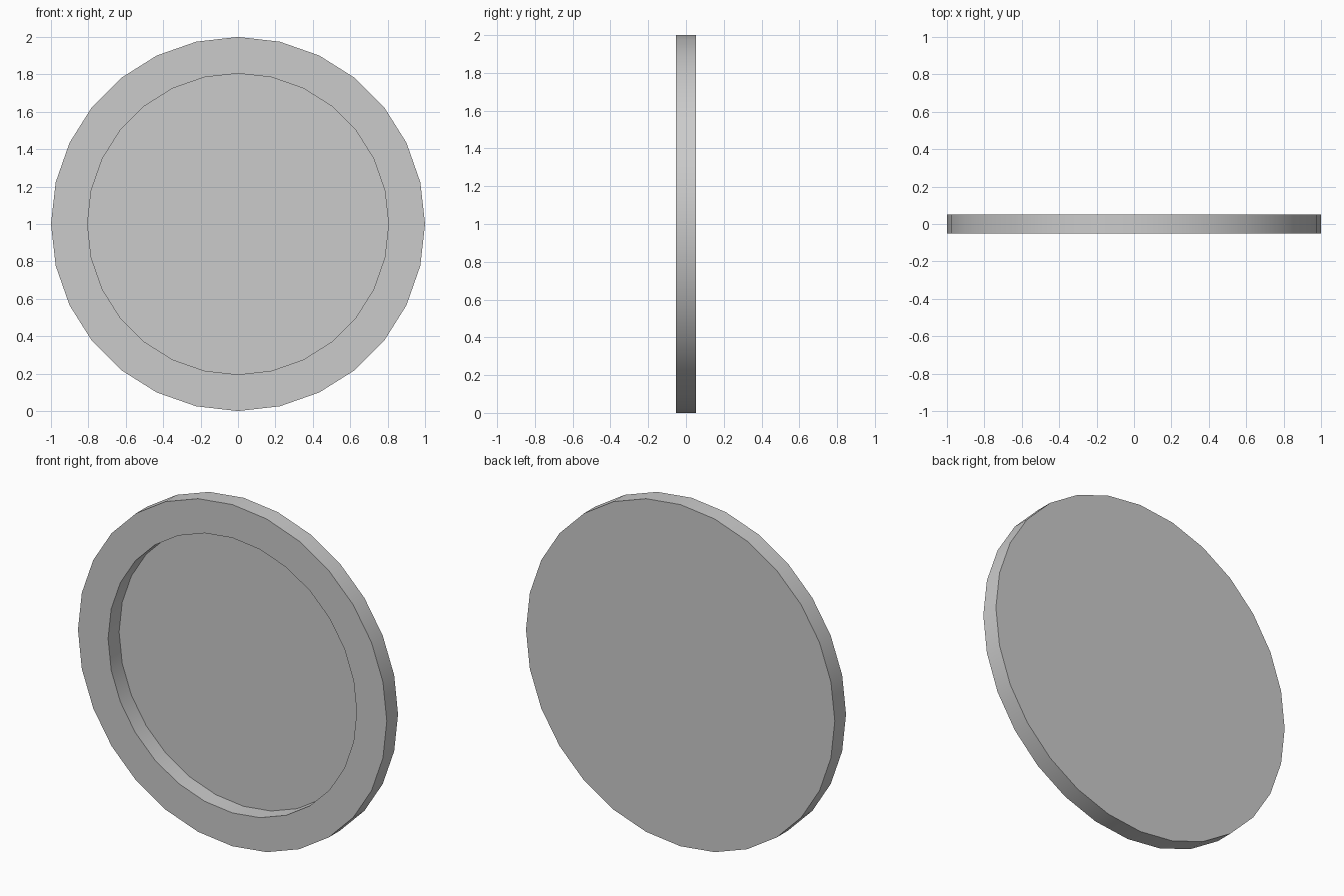
import bpy, bmesh, math
from mathutils import Matrix, Vector

if "Cube" in bpy.data.objects:
    bpy.data.objects.remove(bpy.data.objects["Cube"])

SIDES = 28
RADIUS = 1.0
INNER = 0.805
THICK = 0.104
FLOOR = 0.002   # thin back panel behind the recess

bm = bmesh.new()
# Round blank, standing upright with its axis along y and a vertex at the top
bmesh.ops.create_cone(bm, cap_ends=True, segments=SIDES,
                      radius1=RADIUS, radius2=RADIUS, depth=THICK,
                      matrix=Matrix.Rotation(math.radians(90), 4, 'X'))
bm.normal_update()
front = min(bm.faces, key=lambda f: f.calc_center_median().y)

# Flat rim: step the front face inwards
front = bmesh.ops.extrude_discrete_faces(bm, faces=[front])["faces"][0]
bmesh.ops.scale(bm, vec=(INNER, 1, INNER), verts=front.verts)

# Recess: push the inner face almost through to the back
front = bmesh.ops.extrude_discrete_faces(bm, faces=[front])["faces"][0]
bmesh.ops.translate(bm, vec=(0, THICK - FLOOR, 0), verts=front.verts)

bmesh.ops.translate(bm, vec=Vector((0, 0, RADIUS)), verts=bm.verts)
bmesh.ops.recalc_face_normals(bm, faces=bm.faces)
mesh = bpy.data.meshes.new("round_tray")
bm.to_mesh(mesh)
bm.free()

tray = bpy.data.objects.new("round_tray", mesh)
bpy.context.collection.objects.link(tray)

# Smooth round walls, sharp rim edges
bpy.context.view_layer.objects.active = tray
tray.select_set(True)
bpy.ops.object.shade_smooth_by_angle(angle=math.radians(30))
